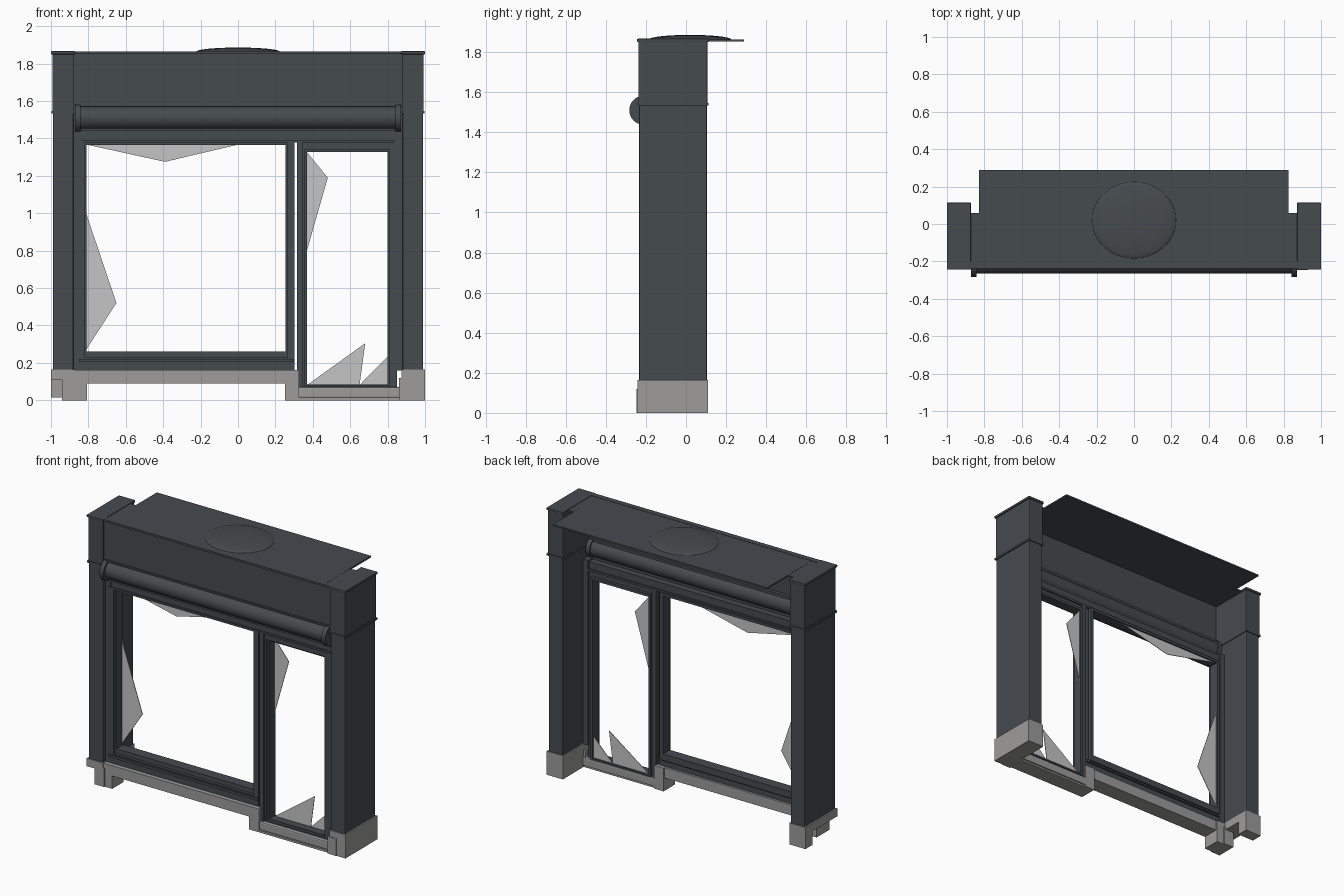
import bpy
import bmesh
from math import pi
from mathutils import Matrix, Vector

cube = bpy.data.objects.get("Cube")
if cube:
    bpy.data.objects.remove(cube, do_unlink=True)


def material(name, r, g, b):
    m = bpy.data.materials.new(name)
    m.use_nodes = True
    m.diffuse_color = (r, g, b, 1)
    node = next(n for n in m.node_tree.nodes if n.type == 'BSDF_PRINCIPLED')
    node.inputs["Base Color"].default_value = (r, g, b, 1)
    node.inputs["Roughness"].default_value = 0.7
    return m


PAINT = material("slate paint", 0.06, 0.07, 0.078)
STONE = material("grey stone", 0.34, 0.335, 0.33)
GLASS = material("pale glass", 0.56, 0.56, 0.56)


def finish(name, bm, mat):
    bmesh.ops.recalc_face_normals(bm, faces=bm.faces)
    mesh = bpy.data.meshes.new(name)
    bm.to_mesh(mesh)
    bm.free()
    mesh.materials.append(mat)
    obj = bpy.data.objects.new(name, mesh)
    bpy.context.collection.objects.link(obj)
    return obj


def add_box(bm, x, y, z):
    """Box spanning three (low, high) ranges."""
    mid = Vector([(a + b) / 2 for a, b in (x, y, z)])
    size = Vector([b - a for a, b in (x, y, z)])
    mat = Matrix.Translation(mid) @ Matrix.Diagonal(size).to_4x4()
    return bmesh.ops.create_cube(bm, size=1, matrix=mat)["verts"]


def box(name, x, y, z, mat=PAINT, bevel=0.0):
    bm = bmesh.new()
    add_box(bm, x, y, z)
    obj = finish(name, bm, mat)
    if bevel:
        mod = obj.modifiers.new("edge", 'BEVEL')
        mod.width = bevel
        mod.segments = 2
    return obj


def frame(name, x, z, y, left, right, bottom, top):
    """Rectangular frame made of two stiles and two rails."""
    bm = bmesh.new()
    add_box(bm, (x[0], x[0] + left), y, z)
    add_box(bm, (x[1] - right, x[1]), y, z)
    inner = (x[0] + left, x[1] - right)
    add_box(bm, inner, y, (z[0], z[0] + bottom))
    add_box(bm, inner, y, (z[1] - top, z[1]))
    return finish(name, bm, PAINT)


def smooth(obj):
    bpy.ops.object.select_all(action='DESELECT')
    obj.select_set(True)
    bpy.context.view_layer.objects.active = obj
    bpy.ops.object.shade_smooth_by_angle()


def cylinder_x(name, x, y, z, radius):
    bm = bmesh.new()
    mat = Matrix.Translation(((x[0] + x[1]) / 2, y, z)) @ Matrix.Rotation(pi / 2, 4, 'Y')
    bmesh.ops.create_cone(bm, cap_ends=True, segments=32, radius1=radius, radius2=radius,
                          depth=x[1] - x[0], matrix=mat)
    smooth(finish(name, bm, PAINT))


def shard(name, points):
    bm = bmesh.new()
    face = bm.faces.new([bm.verts.new((x, -0.125, z)) for x, z in points])
    out = bmesh.ops.extrude_face_region(bm, geom=[face])["geom"]
    bmesh.ops.translate(bm, vec=(0, 0.004, 0),
                        verts=[v for v in out if isinstance(v, bmesh.types.BMVert)])
    finish(name, bm, GLASS)


# Pillars, their heads, neck bands, caps and side returns
for side, s in (("right", -1), ("left", 1)):
    def span(a, b):
        return tuple(sorted((s * a, s * b)))
    box(side + "_pillar", span(0.88, 0.99), (-0.235, 0.105), (0.16, 1.54), bevel=0.006)
    box(side + "_pillar_head", span(0.876, 0.992), (-0.237, 0.107), (1.54, 1.855), bevel=0.004)
    box(side + "_neck_band", span(0.875, 0.998), (-0.242, 0.112), (1.533, 1.547))
    box(side + "_pillar_cap", span(0.872, 1.0), (-0.244, 0.114), (1.85, 1.867), bevel=0.004)
    box(side + "_roof_return", span(0.82, 0.876), (-0.23, 0.06), (1.852, 1.863))
    box(side + "_jamb", span(0.84, 0.885), (-0.205, -0.12), (0.16, 1.45))
    cylinder_x(side + "_awning_bracket", span(0.842, 0.872), -0.21, 1.51, 0.073)

# Fascia, roof plate and shallow dome
box("fascia", (-0.88, 0.88), (-0.226, -0.2), (1.57, 1.86))
box("fascia_cornice", (-0.88, 0.88), (-0.238, -0.2), (1.852, 1.866))
box("fascia_lower_bead", (-0.86, 0.86), (-0.234, -0.2), (1.574, 1.586))
box("awning_recess", (-0.88, 0.88), (-0.2, -0.175), (1.43, 1.58))
box("roof_plate", (-0.83, 0.825), (-0.225, 0.29), (1.853, 1.864))
bm = bmesh.new()
bmesh.ops.create_uvsphere(bm, u_segments=40, v_segments=24, radius=1)
bmesh.ops.bisect_plane(bm, geom=bm.verts[:] + bm.edges[:] + bm.faces[:], plane_co=(0, 0, 0),
                       plane_no=(0, 0, 1), clear_inner=True)
bmesh.ops.transform(bm, verts=bm.verts, matrix=Matrix.Translation((0, 0.02, 1.863))
                    @ Matrix.Diagonal((0.225, 0.205, 0.023, 1)))
smooth(finish("roof_dome", bm, PAINT))

# Rolled awning and the header beneath it
cylinder_x("awning_roll", (-0.85, 0.85), -0.205, 1.51, 0.06)
box("awning_lip", (-0.84, 0.84), (-0.225, -0.18), (1.44, 1.456))
box("header_rail", (-0.88, 0.88), (-0.2, -0.13), (1.39, 1.44))
box("header_bead", (-0.86, 0.86), (-0.212, -0.12), (1.378, 1.392))

# Display window: outer frame and thinner inner bead
frame("window_frame", (-0.85, 0.303), (0.16, 1.392), (-0.205, -0.135), 0.03, 0.038, 0.07, 0.016)
frame("window_bead", (-0.828, 0.28), (0.215, 1.382), (-0.185, -0.11), 0.018, 0.025, 0.045, 0.018)
box("window_bottom_ledge", (-0.85, 0.3), (-0.215, -0.12), (0.205, 0.222))

# Door: post, frame, leaf bead and header
box("door_post", (0.315, 0.345), (-0.21, -0.12), (0.07, 1.39))
frame("door_frame", (0.34, 0.85), (0.07, 1.39), (-0.2, -0.13), 0.018, 0.04, 0.01, 0.048)
frame("door_bead", (0.352, 0.815), (0.072, 1.345), (-0.18, -0.11), 0.016, 0.016, 0.012, 0.018)

# Stone footing: left base is whole, right base is broken at its outer corner
box("left_base", (0.875, 1.0), (-0.242, 0.11), (0, 0.165), STONE)
box("left_base_return", (0.862, 0.93), (-0.246, -0.12), (0, 0.12), STONE)
box("right_base_top", (-1.0, -0.875), (-0.242, 0.11), (0.11, 0.165), STONE)
box("right_base_front", (-0.94, -0.865), (-0.242, -0.1), (0, 0.13), STONE)
box("right_base_rear", (-1.0, -0.875), (0.03, 0.11), (0.015, 0.12), STONE)
box("right_base_return", (-0.88, -0.808), (-0.235, -0.11), (0, 0.162), STONE)
box("window_sill", (-0.85, 0.325), (-0.235, -0.12), (0.09, 0.162), STONE)
box("sill_end_block", (0.25, 0.325), (-0.235, -0.11), (0, 0.162), STONE)
box("door_sill", (0.3, 0.88), (-0.225, -0.11), (0.012, 0.07), STONE, bevel=0.008)
box("door_step", (0.3, 0.88), (-0.235, -0.12), (0, 0.014), STONE)

# Broken glass left in the openings
shard("window_shard_top", [(-0.81, 1.367), (-0.39, 1.275), (0, 1.367)])
shard("window_shard_side", [(-0.812, 1.0), (-0.65, 0.52), (-0.812, 0.27)])
shard("door_shard_side", [(0.366, 1.33), (0.48, 1.19), (0.366, 0.79)])
shard("door_shard_tall", [(0.37, 0.082), (0.68, 0.305), (0.65, 0.082)])
shard("door_shard_corner", [(0.65, 0.082), (0.802, 0.235), (0.802, 0.082)])
